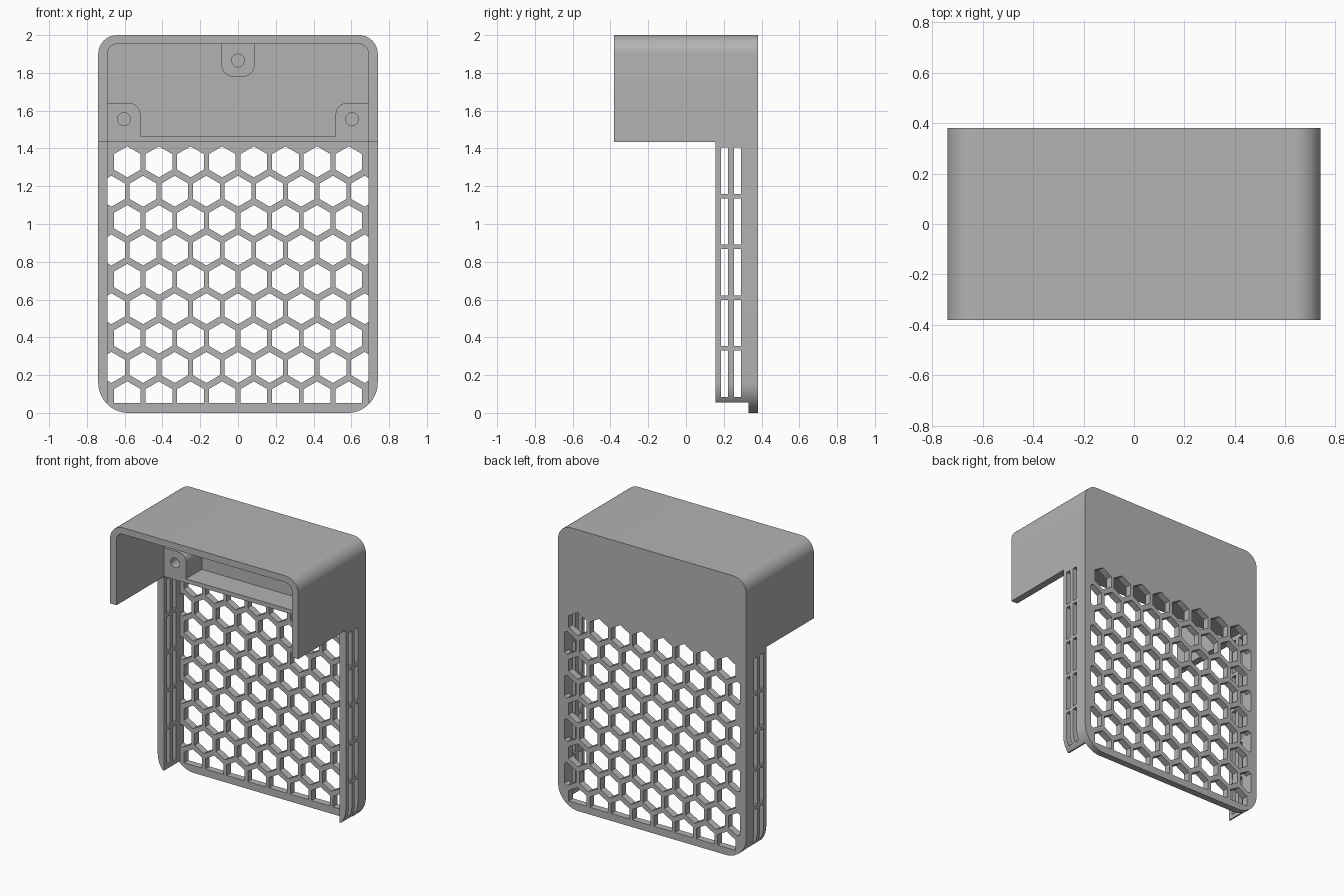
import bpy, bmesh, math
from mathutils import Vector

old = bpy.data.objects.get("Cube")
if old:
    bpy.data.objects.remove(old)

GREY = (0.45, 0.45, 0.45, 1)
mat = bpy.data.materials.new("matte grey plastic")
mat.use_nodes = True
mat.diffuse_color = GREY
mat.node_tree.nodes["Principled BSDF"].inputs["Base Color"].default_value = GREY

W, IN = 0.74, 0.69             # outer and inner half width
TOP, CEIL, HOOD = 2.0, 1.953, 1.435
FRONT, LIP, PLATE, BACK = -0.38, 0.155, 0.332, 0.38


def outline(corners, steps=14):
    """Right-angled corners (x, z, radius) to a filleted outline."""
    pts = []
    for i, (x, z, r) in enumerate(corners):
        p = Vector((x, z))
        if not r:
            pts.append(p)
            continue
        u = (Vector(corners[i - 1][:2]) - p).normalized()
        v = (Vector(corners[(i + 1) % len(corners)][:2]) - p).normalized()
        for k in range(steps + 1):
            t = math.pi / 2 * k / steps
            pts.append(p + (u + v) * r - v * r * math.cos(t) - u * r * math.sin(t))
    return pts


def rect(x0, x1, z0, z1):
    return outline([(x0, z0, 0), (x1, z0, 0), (x1, z1, 0), (x0, z1, 0)])


def ring(x, z, r, n, turn=0.0):
    return [Vector((x + r * math.cos(turn + math.tau * k / n),
                    z + r * math.sin(turn + math.tau * k / n))) for k in range(n)]


def clip(pts, axis, limit, sign):
    """Keep the part of a convex outline where sign * coordinate <= sign * limit."""
    out = []
    for a, b in zip(pts, pts[1:] + pts[:1]):
        da, db = sign * (a[axis] - limit), sign * (b[axis] - limit)
        if da <= 0:
            out.append(a)
        if da * db < 0:
            out.append(a.lerp(b, da / (da - db)))
    return out


def prisms(name, shapes):
    """One object of closed prisms; each shape is (outline, y0, y1)."""
    bm = bmesh.new()
    for pts, y0, y1 in shapes:
        face = bm.faces.new([bm.verts.new((p.x, y0, p.y)) for p in pts])
        ext = bmesh.ops.extrude_face_region(bm, geom=[face], use_keep_orig=True)
        moved = [g for g in ext["geom"] if isinstance(g, bmesh.types.BMVert)]
        bmesh.ops.translate(bm, verts=moved, vec=(0, y1 - y0, 0))
    bmesh.ops.recalc_face_normals(bm, faces=bm.faces)
    mesh = bpy.data.meshes.new(name)
    bm.to_mesh(mesh)
    bm.free()
    mesh.materials.append(mat)
    obj = bpy.data.objects.new(name, mesh)
    bpy.context.collection.objects.link(obj)
    return obj


def cut(obj, cutters):
    """Subtract the cutters, bake the result and remove the cutters."""
    for c in cutters:
        c.hide_render = True
        mod = obj.modifiers.new(c.name, "BOOLEAN")
        mod.operation, mod.solver, mod.object = "DIFFERENCE", "EXACT", c
    dg = bpy.context.evaluated_depsgraph_get()
    baked = bpy.data.meshes.new_from_object(obj.evaluated_get(dg))
    obj.modifiers.clear()
    obj.data = baked
    for c in cutters:
        bpy.data.objects.remove(c)


def smooth(obj):
    bpy.ops.object.select_all(action="DESELECT")
    obj.select_set(True)
    bpy.context.view_layer.objects.active = obj
    bpy.ops.object.shade_smooth_by_angle(angle=math.radians(30))


# Housing: one rounded block, hollowed out and cut away below the hood
housing = prisms("housing", [(outline([(-W, 0, .16), (W, 0, .16), (W, TOP, .1), (-W, TOP, .1)]),
                              FRONT, BACK)])
hollow = prisms("hollow", [(outline([(-IN, -1, 0), (IN, -1, 0), (IN, CEIL, .05), (-IN, CEIL, .05)]),
                            -1, PLATE)])
under_hood = prisms("under_hood", [(rect(-1, 1, -1, HOOD), -1, LIP)])
under_fins = prisms("under_fins", [(rect(-1, 1, -.5, .055), -.9, PLATE)])

# Honeycomb grille: staggered pointed hexagons clipped to the frame
hexes = []
for row in range(9):
    count = 8 + row % 2
    for col in range(count):
        h = ring((col - (count - 1) / 2) * .1675, 1.329 - row * .1555, .082, 6, math.pi / 6)
        h = clip(clip(clip(h, 0, IN, 1), 0, -IN, -1), 1, .052, -1)
        hexes.append((h, PLATE - .1, BACK + .1))
grille = prisms("grille_holes", hexes)

# Side vents: two columns of five slots through both side walls
slots = []
for i in range(5):
    z = .085 + i * .2685
    for y in (.186, .254):
        for x0, x1 in ((-.9, -.6), (.6, .9)):
            slots.append((rect(x0, x1, z, z + .245), y, y + .037))
vents = prisms("vent_slots", slots)
cut(housing, [hollow, under_hood, under_fins, grille, vents])
smooth(housing)

# Shelf with a screw boss at each end
SHELF, BOSS, IX, OX = 1.465, 1.64, .517, .695
shelf = prisms("shelf_with_bosses", [(outline([
    (-OX, HOOD, 0), (OX, HOOD, 0), (OX, BOSS, 0), (IX, BOSS, .06), (IX, SHELF, 0),
    (-IX, SHELF, 0), (-IX, BOSS, .06), (-OX, BOSS, 0)]), LIP, PLATE + .005)])
cut(shelf, [prisms("screw_holes", [(ring(s * .604, 1.555, .034, 32), 0, .3) for s in (-1, 1)])])
smooth(shelf)

# Screw boss under the middle of the hood
boss = prisms("top_boss", [(outline([(-.087, 1.78, .06), (.087, 1.78, .06),
                                     (.087, CEIL + .005, 0), (-.087, CEIL + .005, 0)]),
                            LIP, PLATE + .005)])
cut(boss, [prisms("top_screw_hole", [(ring(0, 1.866, .034, 32), 0, .3)])])
smooth(boss)
